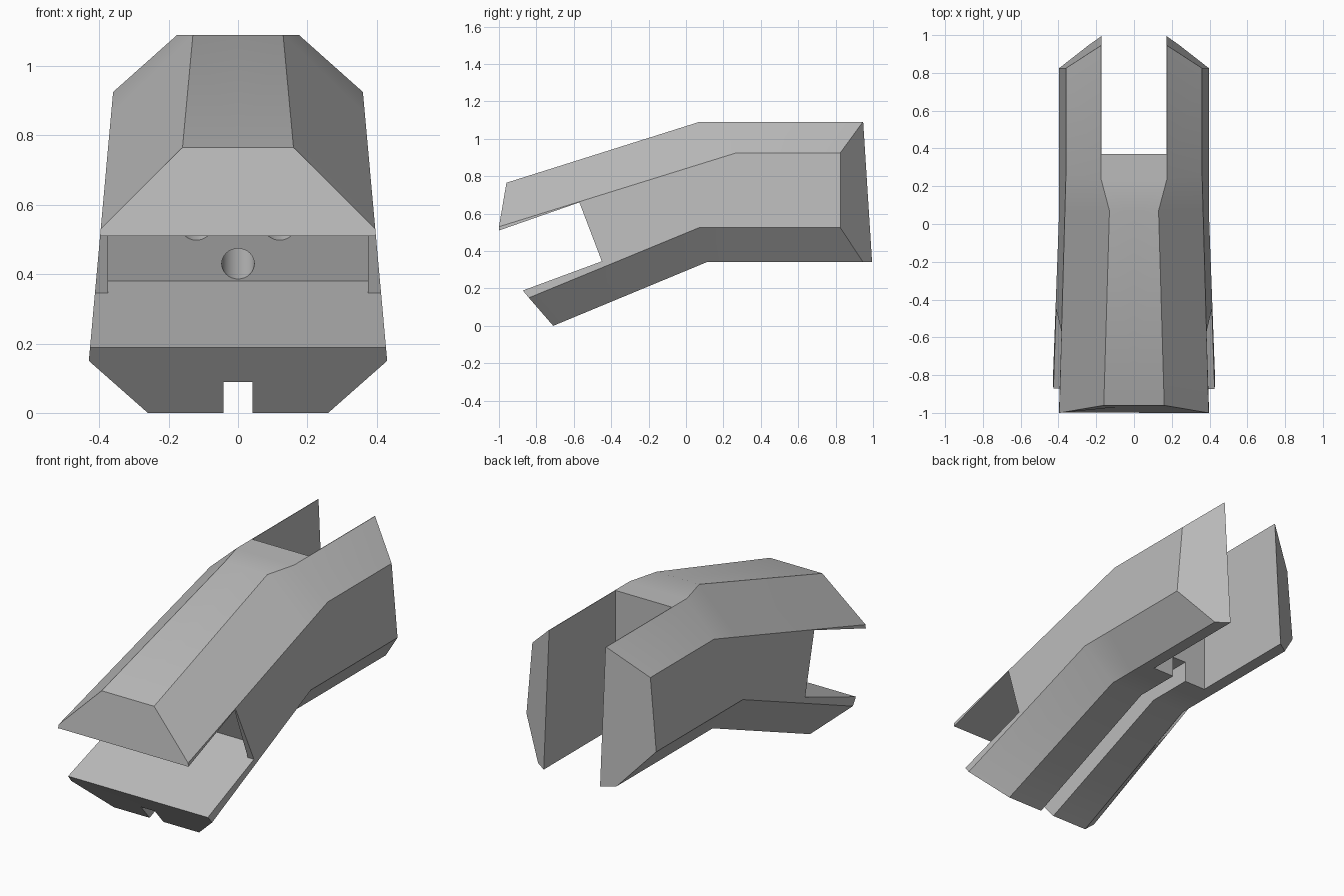
import bpy, bmesh
from mathutils import Vector, Matrix

cube = bpy.data.objects.get("Cube")
if cube:
    bpy.data.objects.remove(cube, do_unlink=True)

grey = bpy.data.materials.new("plain grey")
grey.use_nodes = True
colour = (0.5, 0.5, 0.5, 1)
grey.diffuse_color = colour
grey.node_tree.nodes["Principled BSDF"].inputs["Base Color"].default_value = colour


def make_object(name, bm):
    bmesh.ops.recalc_face_normals(bm, faces=bm.faces)
    mesh = bpy.data.meshes.new(name)
    bm.to_mesh(mesh)
    bm.free()
    mesh.materials.append(grey)
    ob = bpy.data.objects.new(name, mesh)
    bpy.context.collection.objects.link(ob)
    return ob


def side_x(z):
    """Half width of the leaning flank at a height."""
    return 0.4436 - 0.0903 * z


def back_y(x, z):
    """Slanted rear face of each prong."""
    return 1.138 - 0.706 * x - 0.0635 * z


def half_section(top, upper, lower, bottom):
    """Half outline from top centre down to bottom centre."""
    (tx, ty, tz), (uy, uz), (ly, lz), (bx, by, bz) = top, upper, lower, bottom
    return [(0, ty, tz), (tx, ty, tz), (side_x(uz), uy, uz),
            (side_x(lz), ly, lz), (bx, by, bz), (0, by, bz)]


def prism(name, outline, half_width):
    """Side outline (y, z) extruded across x."""
    bm = bmesh.new()
    face = bm.faces.new([bm.verts.new((-half_width, y, z)) for y, z in outline])
    new = bmesh.ops.extrude_face_region(bm, geom=[face])["geom"]
    bmesh.ops.translate(bm, vec=(2 * half_width, 0, 0),
                        verts=[v for v in new if isinstance(v, bmesh.types.BMVert)])
    return make_object(name, bm)


# Body: half sections lofted from front to back
sections = [
    half_section((0.16, -0.96, 0.765), (-1.0, 0.53), (-0.84, 0.15), (0.26, -0.71, 0)),
    half_section((0.13, 0.07, 1.09), (0.07, 0.863), (0.07, 0.525), (0.24, 0.11, 0.34)),
    half_section((0.175, 0.24, 1.09), (0.27, 0.925), (0.27, 0.525), (0.24, 0.27, 0.34)),
    half_section((0.175, 0, 1.09), (0, 0.925), (0, 0.525), (0.24, 0, 0.34)),
]
sections[-1] = [(x, back_y(x, z), z) for x, y, z in sections[-1]]

bm = bmesh.new()
rings = [[bm.verts.new(p) for p in s] for s in sections]
jaw_mid, jaw, lip, lip_mid = [bm.verts.new(p) for p in (
    (0, -1.0, 0.505), (side_x(0.505), -1.0, 0.505),
    (side_x(0.19), -0.873, 0.19), (0, -0.873, 0.19))]
for n, (a, b) in enumerate(zip(rings, rings[1:])):
    for i in range(5):
        edge = [jaw, lip] if n == 0 and i == 2 else []
        bm.faces.new([a[i]] + edge + [a[i + 1], b[i + 1], b[i]])
front = rings[0]
bm.faces.new(front[:3] + [jaw, jaw_mid])
bm.faces.new([jaw_mid, jaw, lip, lip_mid])
bm.faces.new([lip_mid, lip] + front[3:])
bm.faces.new(rings[-1])
bmesh.ops.mirror(bm, geom=bm.verts[:] + bm.edges[:] + bm.faces[:],
                 matrix=Matrix.Identity(4), axis='X', merge_dist=0.0005)
bmesh.ops.remove_doubles(bm, verts=bm.verts, dist=0.0005)
body = make_object("body", bm)

# Cutters: front opening, inner pocket, rear slot, underside groove
cutters = [
    prism("front_opening", [(-1.2, 0.44), (-0.57, 0.66), (-0.45, 0.345), (-1.2, 0.068)], 0.6),
    prism("inner_pocket", [(-0.57, 0.66), (-0.475, 0.693), (-0.355, 0.38),
                           (-0.45, 0.345), (-0.6, 0.5)], 0.375),
    prism("rear_slot", [(0.37, 0.1), (0.37, 1.3), (1.4, 1.3), (1.4, 0.1)], 0.172),
    prism("underside_groove", [(-1, -0.3), (-1, 0), (0.1, 0.456), (0.6, 0.456), (0.6, -0.3)], 0.042),
]

# Three round holes bored into the pocket wall
bore = Vector((0, 0.934, 0.358))
for x, y, z in ((0, -0.374, 0.43), (-0.12, -0.416, 0.542), (0.12, -0.416, 0.542)):
    bm = bmesh.new()
    place = Matrix.Translation(Vector((x, y, z)) + bore * 0.1) @ bore.to_track_quat('Z', 'Y').to_matrix().to_4x4()
    bmesh.ops.create_cone(bm, cap_ends=True, segments=32, radius1=0.047,
                          radius2=0.047, depth=0.4, matrix=place)
    cutters.append(make_object("round_hole", bm))

bpy.ops.object.select_all(action='DESELECT')
body.select_set(True)
bpy.context.view_layer.objects.active = body
for cutter in cutters:
    cutter.hide_render = True
    mod = body.modifiers.new(cutter.name, 'BOOLEAN')
    mod.operation = 'DIFFERENCE'
    mod.solver = 'EXACT'
    mod.object = cutter
    bpy.ops.object.modifier_apply(modifier=mod.name)
    bpy.data.objects.remove(cutter, do_unlink=True)

bpy.ops.object.shade_smooth_by_angle(angle=0.5)
